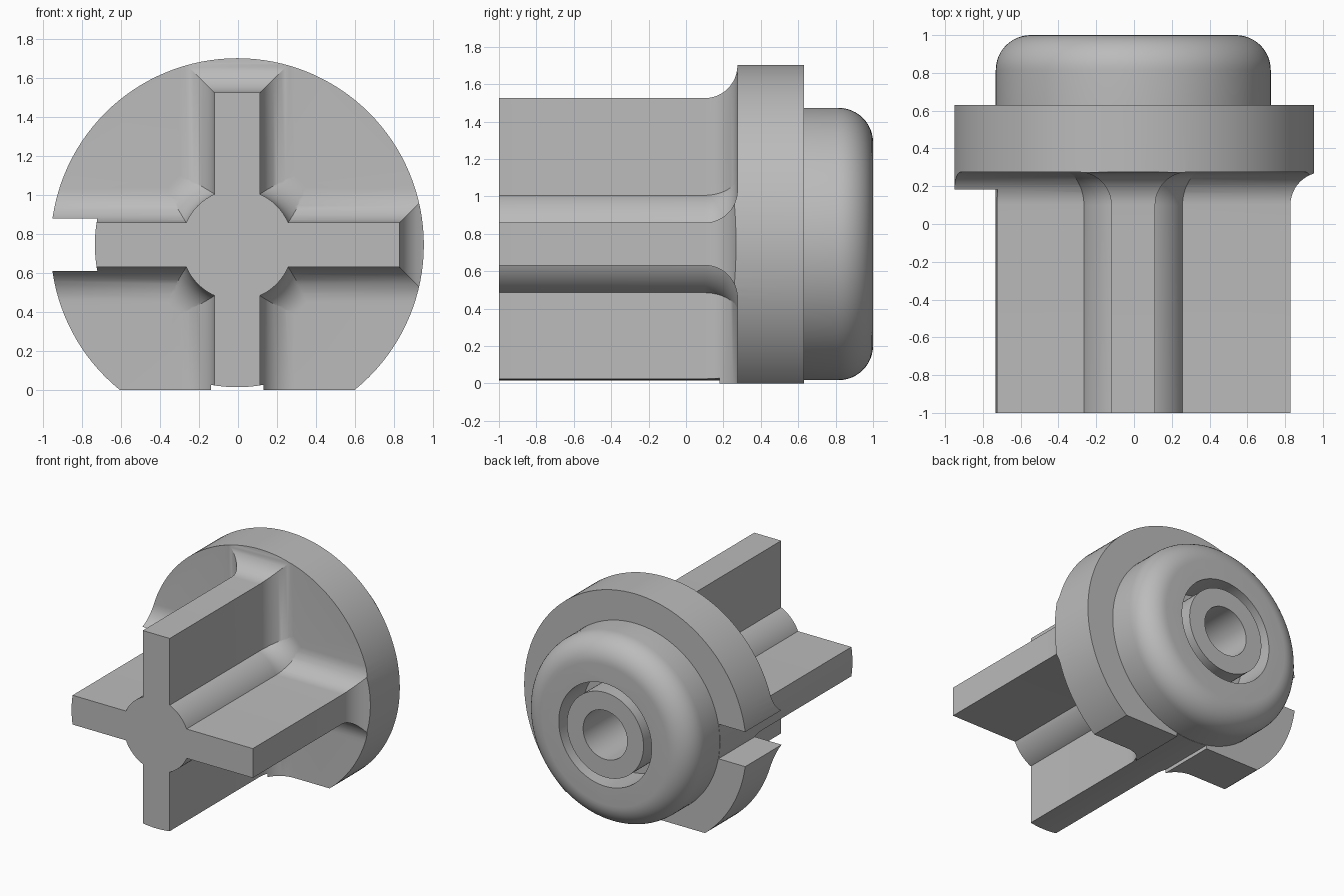
import bpy, bmesh, math

cube = bpy.data.objects.get("Cube")
if cube:
    bpy.data.objects.remove(cube, do_unlink=True)

CX, CZ = -0.004, 0.745        # main axis, running along y
FRONT, SEAT, BACK = -1.0, 0.275, 0.63
FLANGE_R, CAP_R, FILLET = 0.957, 0.728, 0.175
SEGMENTS = 128

grey = bpy.data.materials.new("plain grey")
grey.use_nodes = True
COLOUR = (0.5, 0.5, 0.5, 1)
grey.diffuse_color = COLOUR
grey.node_tree.nodes["Principled BSDF"].inputs["Base Color"].default_value = COLOUR


def loft(name, rings):
    """Skin a closed solid through rings of points."""
    bm = bmesh.new()
    loops = [[bm.verts.new(p) for p in ring] for ring in rings]
    n = len(loops[0])
    for a, b in zip(loops, loops[1:]):
        for i in range(n):
            j = (i + 1) % n
            bm.faces.new((a[i], a[j], b[j], b[i]))
    bm.faces.new(loops[0])
    bm.faces.new(loops[-1])
    bmesh.ops.recalc_face_normals(bm, faces=bm.faces)
    mesh = bpy.data.meshes.new(name)
    bm.to_mesh(mesh)
    bm.free()
    obj = bpy.data.objects.new(name, mesh)
    bpy.context.collection.objects.link(obj)
    mesh.materials.append(grey)
    return obj


def circle(r, y):
    angles = [2 * math.pi * i / SEGMENTS for i in range(SEGMENTS)]
    return [(CX + r * math.cos(a), y, CZ + r * math.sin(a)) for a in angles]


def rect(x0, x1, z0, z1, y, d=0):
    return [(x0 - d, y, z0 - d), (x1 + d, y, z0 - d),
            (x1 + d, y, z1 + d), (x0 - d, y, z1 + d)]


def rod(name, r, y0, y1):
    return loft(name, [circle(r, y0), circle(r, y1)])


def box(name, x0, x1, z0, z1, y0, y1):
    return loft(name, [rect(x0, x1, z0, z1, y) for y in (y0, y1)])


def boolean(target, tool, operation):
    mod = target.modifiers.new(operation, "BOOLEAN")
    mod.object, mod.operation, mod.solver = tool, operation, "EXACT"
    bpy.context.view_layer.objects.active = target
    bpy.ops.object.modifier_apply(modifier=mod.name)
    bpy.data.objects.remove(tool, do_unlink=True)


# Stations along the ribs: straight, then flaring into the flange
STEPS = 12
flare = [(FRONT, 0)]
for i in range(STEPS + 1):
    a = math.pi / 2 * i / STEPS
    flare.append((SEAT - FILLET + FILLET * math.sin(a), FILLET * (1 - math.cos(a))))
flare.append((0.45, FILLET))

# Flange blank, central core and crossed ribs with flared roots
body = rod("cross_stem_plug", 1.15, SEAT, 0.75)
core = loft("core", [circle(0.285 + d, y) for y, d in flare])
upright_rib = loft("upright_rib", [rect(CX - 0.116, CX + 0.116, -0.4, 1.525, y, d) for y, d in flare])
cross_rib = loft("cross_rib", [rect(-1.3, 0.828, CZ - 0.114, CZ + 0.114, y, d) for y, d in flare])
for part in (core, upright_rib, cross_rib):
    boolean(body, part, "UNION")

# Trim to the round flange outline with a flat underside
boolean(body, rod("outline", FLANGE_R, -1.2, BACK), "INTERSECT")
boolean(body, box("underside", -2, 2, -2, 0, -1.5, 1.5), "DIFFERENCE")

# Key slots on the right and underneath, down to the cap radius
for name, limits in (("side_slot", (-1.5, -0.4, CZ - 0.135, CZ + 0.135)),
                     ("lower_slot", (CX - 0.135, CX + 0.135, -0.7, 0.4))):
    slot = box(name, *limits, -1.4, 0.9)
    boolean(slot, rod("slot_floor", CAP_R + 0.002, -1.6, 1.2), "DIFFERENCE")
    boolean(body, slot, "DIFFERENCE")

# Rounded cap at the back
ROUND = 0.185
cap_rings = [circle(CAP_R, 0.5)]
for i in range(STEPS + 1):
    a = math.pi / 2 * i / STEPS
    cap_rings.append(circle(CAP_R - ROUND + ROUND * math.cos(a), 1 - ROUND + ROUND * math.sin(a)))
boolean(body, loft("cap", cap_rings), "UNION")

# Ring groove and centre bore in the cap
groove = rod("groove", 0.40, 0.7, 1.1)
boolean(groove, rod("bush", 0.33, 0.6, 1.2), "DIFFERENCE")
boolean(body, groove, "DIFFERENCE")
boolean(body, rod("bore", 0.19, 0.4, 1.1), "DIFFERENCE")

# Smooth curves, crisp edges
bpy.ops.object.select_all(action="DESELECT")
body.select_set(True)
bpy.context.view_layer.objects.active = body
bpy.ops.object.shade_smooth_by_angle(angle=math.radians(25))
